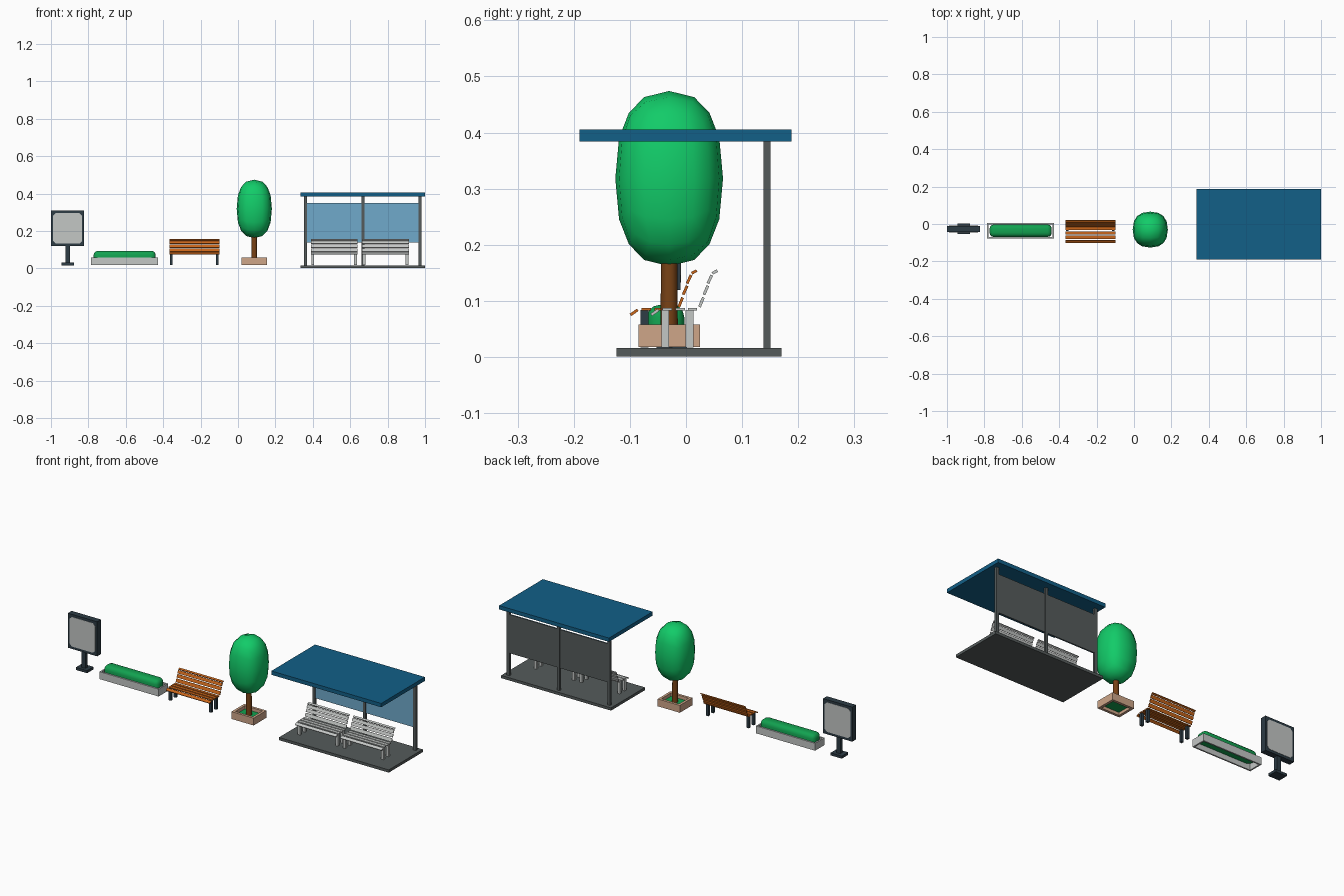
import bpy, bmesh, math
from mathutils import Vector, Matrix

if "Cube" in bpy.data.objects:
    bpy.data.objects.remove(bpy.data.objects["Cube"])

def mat(name, r, g, b):
    m = bpy.data.materials.new(name)
    m.diffuse_color = (r, g, b, 1)
    m.use_nodes = True
    m.node_tree.nodes["Principled BSDF"].inputs["Base Color"].default_value = m.diffuse_color
    return m

ROOF = mat("roof blue", .006, .115, .245)
GREY = mat("dark grey", .09, .105, .105)
GLASS = mat("glass blue", .16, .40, .60)
LIGHT = mat("light grey", .55, .57, .56)
WOOD = mat("orange wood", .58, .13, .01)
BARK = mat("bark brown", .19, .055, .008)
LEAF = mat("leaf green", .006, .60, .14)
HEDGE = mat("hedge green", .006, .36, .08)
TAN = mat("tan", .62, .38, .25)
NAVY = mat("dark slate", .026, .045, .06)

def finish(name, bm, m):
    bmesh.ops.recalc_face_normals(bm, faces=bm.faces)
    me = bpy.data.meshes.new(name)
    bm.to_mesh(me)
    bm.free()
    me.materials.append(m)
    ob = bpy.data.objects.new(name, me)
    bpy.context.collection.objects.link(ob)
    return ob

def smooth(ob, angle=40):
    bpy.ops.object.select_all(action='DESELECT')
    ob.select_set(True)
    bpy.context.view_layer.objects.active = ob
    bpy.ops.object.shade_smooth_by_angle(angle=math.radians(angle))

def add_box(bm, x, y, z):
    """Box from (min, max) pairs."""
    size = Vector((x[1] - x[0], y[1] - y[0], z[1] - z[0]))
    mid = Vector((sum(x) / 2, sum(y) / 2, sum(z) / 2))
    return bmesh.ops.create_cube(bm, size=1, matrix=Matrix.Translation(mid) @ Matrix.Diagonal((*size, 1)))

def box(name, x, y, z, m):
    bm = bmesh.new()
    add_box(bm, x, y, z)
    return finish(name, bm, m)

# Bench: slats follow a side profile of (y, z) segments, four legs below
SEAT = [((-.099, .075), (-.086, .084)), ((-.079, .085), (-.062, .085)),
        ((-.056, .085), (-.039, .085)), ((-.033, .085), (-.017, .085))]
BACK = [((-.013, .089), (-.006, .106)), ((-.005, .111), (.002, .127)),
        ((.002, .131), (.009, .146)), ((.010, .149), (.019, .154))]

def bench(name, x0, x1, dy, slat_mat, leg_mat):
    for part, segs in (("seat", SEAT), ("back", BACK)):
        bm = bmesh.new()
        for a, b in segs:
            dy_, dz_ = b[0] - a[0], b[1] - a[1]
            M = (Matrix.Translation(((x0 + x1) / 2, (a[0] + b[0]) / 2 + dy, (a[1] + b[1]) / 2))
                 @ Matrix.Rotation(math.atan2(dz_, dy_), 4, 'X')
                 @ Matrix.Diagonal((x1 - x0, math.hypot(dy_, dz_), .005, 1)))
            bmesh.ops.create_cube(bm, size=1, matrix=M)
        finish(name + "_" + part + "_slats", bm, slat_mat)
    bm = bmesh.new()
    for lx in (x0 + .003, x1 - .018):
        for ly in (-.081, -.038):
            add_box(bm, (lx, lx + .015), (ly + dy, ly + dy + .014), (.017, .084))
    finish(name + "_legs", bm, leg_mat)

bench("wooden_bench", -.367, -.1, 0, WOOD, NAVY)
bench("shelter_bench_left", .389, .638, .037, LIGHT, LIGHT)
bench("shelter_bench_right", .663, .914, .037, LIGHT, LIGHT)

# Bus shelter
box("shelter_floor", (.335, 1), (-.124, .17), (.001, .016), GREY)
box("shelter_roof", (.335, 1), (-.19, .188), (.384, .405), ROOF)
for i, x in enumerate((.362, .667, .972)):
    box(f"shelter_post_{i}", (x - .008, x + .008), (.138, .151), (.014, .386), GREY)
for i, x in enumerate((.370, .675)):
    box(f"glass_panel_{i}", (x, x + .289), (.141, .145), (.139, .35), GLASS)
    box(f"panel_backing_{i}", (x, x + .289), (.145, .149), (.139, .35), GREY)

# Planters: open rectangular frames
def planter(name, x, y, z, t, m):
    bm = bmesh.new()
    rings = []
    for inset in (0, t):
        for zz in z:
            a, b, c, d = x[0] + inset, x[1] - inset, y[0] + inset, y[1] - inset
            rings.append([bm.verts.new(p) for p in ((a, c, zz), (b, c, zz), (b, d, zz), (a, d, zz))])
    lo, hi, ilo, ihi = rings
    for r, s in ((lo, hi), (hi, ihi), (ihi, ilo), (ilo, lo)):
        for i in range(4):
            j = (i + 1) % 4
            bm.faces.new((r[i], r[j], s[j], s[i]))
    return finish(name, bm, m)

planter("hedge_planter", (-.785, -.427), (-.077, .005), (.018, .058), .008, LIGHT)
planter("tree_planter", (.02, .154), (-.085, .025), (.018, .058), .014, TAN)
box("tree_planter_grass", (.033, .141), (-.072, .012), (.034, .040), HEDGE)

# Hedge with rounded top
bm = bmesh.new()
add_box(bm, (-.772, -.440), (-.069, -.003), (.046, .093))
top = [e for e in bm.edges if max(v.co.z for v in e.verts) > .09]
bmesh.ops.bevel(bm, geom=top, offset=.022, segments=3, profile=.5, affect='EDGES')
smooth(finish("hedge", bm, HEDGE), 35)

# Tree trunk
bm = bmesh.new()
bmesh.ops.create_cone(bm, cap_ends=True, segments=10, radius1=.0155, radius2=.0145, depth=.15,
                      matrix=Matrix.Translation((.087, -.03, .113)))
smooth(finish("tree_trunk", bm, BARK))

# Tree crown: gridded cube rounded to a slightly boxy egg
bm = bmesh.new()
bmesh.ops.create_cube(bm, size=2)
bmesh.ops.subdivide_edges(bm, edges=bm.edges[:], cuts=3, use_grid_fill=True)
P = 2.4
for v in bm.verts:
    n = sum(abs(c) ** P for c in v.co) ** (1 / P)
    c = v.co / n
    v.co = (.087 + c.x * .094, -.03 + c.y * .096, .318 + c.z * .156)
smooth(finish("tree_crown", bm, LEAF), 60)

# Advertising stand
box("sign_foot", (-.945, -.877), (-.053, .002), (.016, .030), NAVY)
box("sign_pole", (-.923, -.899), (-.036, -.016), (.028, .125), NAVY)
box("sign_case", (-1, -.823), (-.043, -.010), (.119, .308), NAVY)
for side, y in (("front", -.0445), ("back", -.0105)):
    # Panel plate with clipped corners
    bm = bmesh.new()
    w, h, k = .078, .081, .014
    pts = [(-w + k, -h), (w - k, -h), (w, -h + k), (w, h - k),
           (w - k, h), (-w + k, h), (-w, h - k), (-w, -h + k)]
    f = bm.faces.new([bm.verts.new((-.9115 + a, y, .2135 + b)) for a, b in pts])
    ext = bmesh.ops.extrude_face_region(bm, geom=[f])
    for v in ext["geom"]:
        if isinstance(v, bmesh.types.BMVert):
            v.co.y += .002
    finish("sign_panel_" + side, bm, LIGHT)
